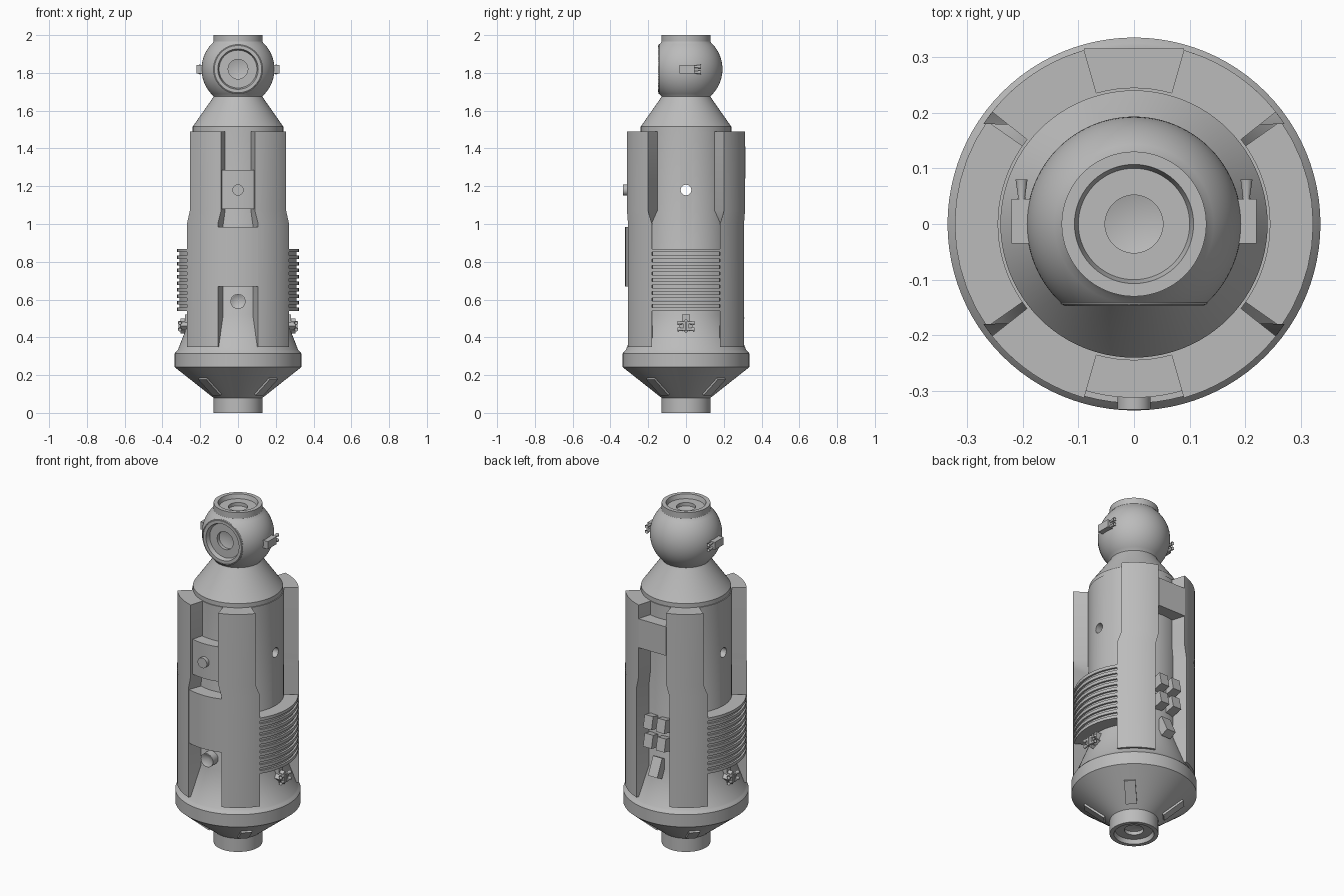
import bpy, bmesh
from math import sin, cos, pi, radians, sqrt
from mathutils import Matrix, Vector

cube = bpy.data.objects.get("Cube")
if cube:
    bpy.data.objects.remove(cube, do_unlink=True)

grey = bpy.data.materials.new("hull grey")
grey.use_nodes = True
grey.diffuse_color = (0.5, 0.5, 0.5, 1)
grey.node_tree.nodes["Principled BSDF"].inputs["Base Color"].default_value = (0.5, 0.5, 0.5, 1)


def finish(name, bm):
    bmesh.ops.recalc_face_normals(bm, faces=bm.faces)
    mesh = bpy.data.meshes.new(name)
    bm.to_mesh(mesh)
    bm.free()
    mesh.materials.append(grey)
    ob = bpy.data.objects.new(name, mesh)
    bpy.context.collection.objects.link(ob)
    return ob


def smooth(ob):
    bpy.ops.object.select_all(action='DESELECT')
    ob.select_set(True)
    bpy.context.view_layer.objects.active = ob
    bpy.ops.object.shade_smooth_by_angle(angle=radians(28))
    return ob


def aim(loc, direction):
    turn = Vector(direction).to_track_quat('Z', 'Y').to_matrix().to_4x4()
    return Matrix.Translation(loc) @ turn


def lathe(name, profile, matrix=Matrix(), segs=64):
    """Spin (radius, height) points; both ends lie on the axis."""
    bm = bmesh.new()
    rings = []
    for r, z in profile:
        n = 1 if r == 0 else segs
        rings.append([bm.verts.new(matrix @ Vector((r * cos(2 * pi * i / n), r * sin(2 * pi * i / n), z)))
                      for i in range(n)])
    for a, b in zip(rings, rings[1:]):
        for i in range(segs):
            j = (i + 1) % segs
            quad = [a[i % len(a)], a[j % len(a)], b[j % len(b)], b[i % len(b)]]
            bm.faces.new(list(dict.fromkeys(quad)))
    return finish(name, bm)


def loft(name, sections, r0, r1, steps=10, flip=(1, 1)):
    """Curved slab: each section is z, outer start/end and inner start/end angle."""
    bm = bmesh.new()
    rings = []
    for z, o0, o1, i0, i1 in sections:
        arc = [(r1, o0 + (o1 - o0) * k / steps) for k in range(steps + 1)]
        arc += [(r0, i1 + (i0 - i1) * k / steps) for k in range(steps + 1)]
        rings.append([bm.verts.new((flip[0] * r * cos(radians(a)), flip[1] * r * sin(radians(a)), z))
                      for r, a in arc])
    for a, b in zip(rings, rings[1:]):
        for i in range(len(a)):
            j = (i + 1) % len(a)
            bm.faces.new((a[i], a[j], b[j], b[i]))
    bm.faces.new(rings[0])
    bm.faces.new(rings[-1])
    return smooth(finish(name, bm))


def sector(name, mid, half, r0, r1, z0, z1):
    a, b = mid - half, mid + half
    return loft(name, [(z0, a, b, a, b), (z1, a, b, a, b)], r0, r1)


def box(name, size, matrix):
    bm = bmesh.new()
    bmesh.ops.create_cube(bm, size=1, matrix=matrix @ Matrix.Diagonal((*size, 1)))
    return finish(name, bm)


def cut(ob, cutter):
    mod = ob.modifiers.new("cut", 'BOOLEAN')
    mod.operation, mod.solver, mod.object = 'DIFFERENCE', 'EXACT', cutter
    graph = bpy.context.evaluated_depsgraph_get()
    ob_mesh = bpy.data.meshes.new_from_object(ob.evaluated_get(graph))
    ob.modifiers.clear()
    ob.data = ob_mesh
    bpy.data.objects.remove(cutter, do_unlink=True)


# Pressure hull with docking ports at both ends
port = [(0, -.06), (.052, -.045), (.052, -.025), (.1, -.025), (.107, 0), (.13, 0)]
ball_z, ball_r = 1.82, .193
ball = [(ball_r * cos(t), ball_z + ball_r * sin(t))
        for t in [radians(-46 + 92 * k / 24) for k in range(25)]]
hull_profile = [(r, -z) for r, z in port]
hull_profile += [(.13, .08), (.335, .242), (.335, .315), (.325, .328), (.318, .335),
                 (.245, .52), (.245, 1.49), (.24, 1.49), (.24, 1.515), (.135, 1.665), (.13, 1.675)]
hull_profile += ball + [(.13, 1.965)]
hull_profile += [(r, 2 + z) for r, z in reversed(port)]
hull = lathe("hull", hull_profile, segs=96)

# Cross tunnel and seat for the front port
rod = [(0, -1), (1, -1), (1, 1), (0, 1)]
cut(hull, lathe("tunnel_cutter", [(r * .028, z * .5) for r, z in rod], aim((0, 0, 1.18), (1, 0, 0)), 32))
cut(hull, lathe("port_cutter", [(r * .125, z * .1) for r, z in rod], aim((0, -.17, ball_z), (0, -1, 0))))
smooth(hull)
smooth(lathe("front_port", port + [(.132, -.003), (.132, -.06), (.12, -.085), (0, -.085)],
             aim((0, -.145, ball_z), (0, -1, 0))))

# Four long fairing panels, wider apart at the sides above the step
panel = [(.35, 33.6, 70.8, 48.6, 71.5), (1.0, 33.6, 70.8, 48.6, 71.5),
         (1.07, 38.3, 74, 38.3, 74), (1.49, 38.3, 74, 38.3, 74)]
for sx, side in ((1, "left"), (-1, "right")):
    for sy, end in ((-1, "front"), (1, "back")):
        loft(f"{end}_{side}_panel", panel, .235, .325, flip=(sx, sy))

# Front cover, instrument box and sensors
sector("front_cover", -90, 19.2, .235, .322, .67, .985)
sector("front_box", -90, 16.5, .235, .312, 1.08, 1.285)
smooth(lathe("front_knob", [(r * .03, z * .02) for r, z in rod],
             aim((0, -.313, 1.18), (0, -1, 0)), 32))
smooth(lathe("front_sensor", [(0, -.04), (.04, -.04), (.04, .045), (.036, .045), (0, .025)],
             aim((0, -.245, .59), (0, -1, 0)), 32))

# Back bridge and instrument blocks
box("back_bridge", (.18, .095, .17), Matrix.Translation((0, .2675, 1.325)))
for x in (-.045, .038):
    for z in (.69, .8):
        box("back_block", (.055, .075, .075),
            Matrix.Translation((x, .262, z)) @ Matrix.Rotation(radians(12), 4, 'X'))
box("back_slab", (.06, .05, .11), Matrix.Translation((0, .265, .54)) @ Matrix.Rotation(radians(25), 4, 'X'))


def nozzle(name, loc, direction, size):
    shape = [(0, -.4), (.25, -.4), (.22, 0), (.36, 1), (.3, 1), (0, .3)]
    smooth(lathe(name, [(r * size, z * size) for r, z in shape], aim(loc, direction), 16))


for s, side in ((1, "left"), (-1, "right")):
    mid = 0 if s > 0 else 180
    # Ribbed radiators
    sector(f"{side}_radiator", mid, 35, .235, .311, .545, .865)
    for k in range(10):
        z = .54 + k * .0345
        sector(f"{side}_radiator_fin", mid, 35, .24, .322, z, z + .018)
    # Upper thruster boxes
    box(f"{side}_upper_thruster_box", (.05, .08, .045), Matrix.Translation((s * .195, .005, 1.818)))
    for z in (1.803, 1.833):
        nozzle(f"{side}_upper_nozzle", (s * .202, .05, z), (0, 1, 0), .03)
    # Lower thruster pods
    box(f"{side}_pod", (.06, .055, .055), Matrix.Translation((s * .275, 0, .46))
        @ Matrix.Rotation(radians(45), 4, 'X'))
    box(f"{side}_pod_mount", (.05, .04, .09), Matrix.Translation((s * .255, 0, .475)))
    for y in (-1, 1):
        for z in (.442, .477):
            nozzle(f"{side}_lower_nozzle", (s * .308, y * .014, z), (0, y, 0), .03)
        box(f"{side}_nozzle_arm", (.04, .014, .05), Matrix.Translation((s * .295, y * .01, .46)))

# Four raised plates on the lower cone
slope = Vector((.205, .162)).normalized()
for k in range(4):
    a = radians(45 + 90 * k)
    outward = Vector((cos(a) * slope.y, sin(a) * slope.y, -slope.x))
    along = Vector((cos(a) * slope.x, sin(a) * slope.x, slope.y))
    across = outward.cross(along)
    frame = Matrix((across, along, outward)).transposed().to_4x4()
    box("cone_plate", (.06, .135, .02), Matrix.Translation((.208 * cos(a), .208 * sin(a), .142)) @ frame)
